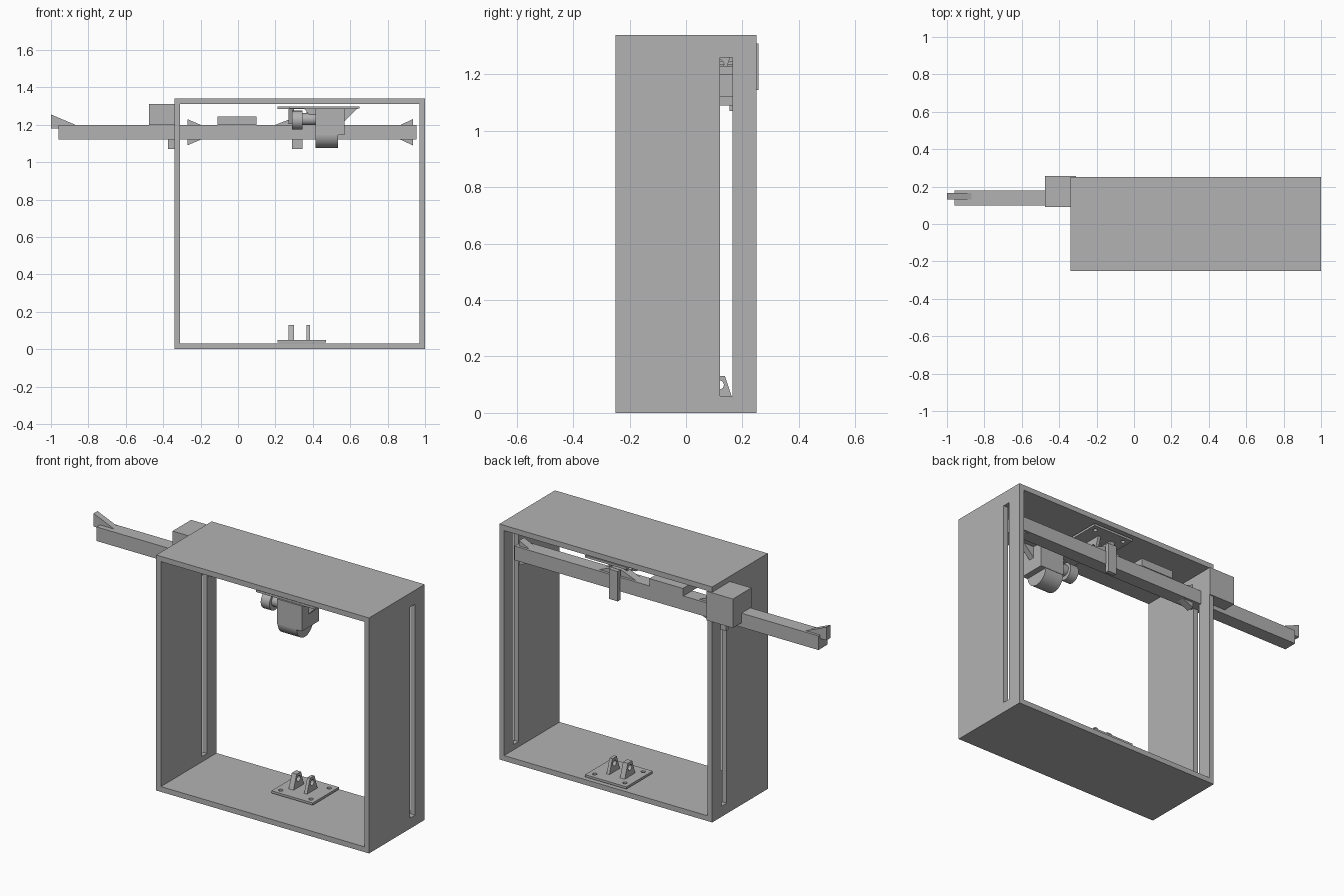
import bpy
import bmesh
import math
from mathutils import Matrix, Vector

cube = bpy.data.objects.get("Cube")
if cube:
    bpy.data.objects.remove(cube, do_unlink=True)

grey = bpy.data.materials.new("plain grey")
grey.use_nodes = True
colour = (0.45, 0.45, 0.45, 1)
grey.diffuse_color = colour
grey.node_tree.nodes["Principled BSDF"].inputs["Base Color"].default_value = colour


def finish(name, bm):
    bmesh.ops.recalc_face_normals(bm, faces=bm.faces)
    mesh = bpy.data.meshes.new(name)
    bm.to_mesh(mesh)
    bm.free()
    mesh.materials.append(grey)
    obj = bpy.data.objects.new(name, mesh)
    bpy.context.collection.objects.link(obj)
    return obj


def box(name, x, y, z):
    """Box from its (low, high) range on each axis."""
    bm = bmesh.new()
    bmesh.ops.create_cube(bm, size=1)
    for v in bm.verts:
        v.co = Vector([(r[0] + r[1]) / 2 + c * (r[1] - r[0]) for r, c in zip((x, y, z), v.co)])
    return finish(name, bm)


def prism(name, points, axis, low, high):
    """Extrude an outline along x (points are y, z) or along y (points are x, z)."""
    bm = bmesh.new()
    place = (lambda a, b: (low, a, b)) if axis == "x" else (lambda a, b: (a, low, b))
    face = bm.faces.new([bm.verts.new(place(*p)) for p in points])
    new = bmesh.ops.extrude_face_region(bm, geom=[face])["geom"]
    step = Vector((high - low, 0, 0) if axis == "x" else (0, high - low, 0))
    bmesh.ops.translate(bm, vec=step, verts=[g for g in new if isinstance(g, bmesh.types.BMVert)])
    return finish(name, bm)


def cylinder(name, centre, radius, length, axis="x"):
    bm = bmesh.new()
    bmesh.ops.create_cone(bm, cap_ends=True, segments=40, radius1=radius, radius2=radius, depth=length)
    turn = Matrix.Rotation(math.pi / 2, 4, "Y") if axis == "x" else Matrix()
    bmesh.ops.transform(bm, matrix=Matrix.Translation(centre) @ turn, verts=bm.verts)
    for f in bm.faces:
        f.smooth = len(f.verts) == 4
    for e in bm.edges:
        e.smooth = all(len(f.verts) == 4 for f in e.link_faces)
    return finish(name, bm)


def cut(obj, cutters):
    """Subtract each cutter, bake the result and delete the cutters."""
    for c in cutters:
        mod = obj.modifiers.new("cut", "BOOLEAN")
        mod.operation = "DIFFERENCE"
        mod.solver = "EXACT"
        mod.object = c
    graph = bpy.context.evaluated_depsgraph_get()
    baked = bpy.data.meshes.new_from_object(obj.evaluated_get(graph))
    obj.modifiers.clear()
    obj.data = baked
    for c in cutters:
        bpy.data.objects.remove(c, do_unlink=True)


# Square frame, open front and back, with a tall slot in each side
frame = box("frame", (-0.34, 1.0), (-0.25, 0.25), (0, 1.34))
cut(frame, [box("opening", (-0.31, 0.97), (-0.4, 0.4), (0.03, 1.31)),
            box("side_slots", (-0.5, 1.2), (0.12, 0.165), (0.06, 1.26))])

# Sliding bar and the raised tip at its outer end
box("sliding_bar", (-0.96, 0.955), (0.1, 0.18), (1.12, 1.2))
prism("bar_tip", [(-1, 1.255), (-0.87, 1.2), (-0.87, 1.18), (-1, 1.18)], "y", 0.13, 0.165)

# Guide wedges above and below the bar at both side walls
for side, wide, thin in (("right", -0.27, -0.2), ("left", 0.935, 0.87)):
    prism(side + "_guide_wedge",
          [(wide, 1.23), (thin, 1.2), (thin, 1.12), (wide, 1.09)], "y", 0.12, 0.165)

# Housing wrapped over the bar outside the frame, with its slot slider
prism("bar_housing", [(0.09, 1.31), (0.257, 1.31), (0.257, 1.145),
                      (0.18, 1.145), (0.18, 1.2), (0.09, 1.2)], "x", -0.475, -0.31)
box("slot_slider", (-0.375, -0.335), (0.155, 0.175), (1.07, 1.15))

# Small pad on top of the bar
box("bar_pad", (-0.11, 0.1), (0.06, 0.185), (1.2, 1.245))


def hinge_mount(name, z, up):
    """Base plate with four screw holes and two pierced lugs."""
    plate = box(name + "_plate", (0.21, 0.47), (0.0, 0.236),
                sorted((z, z + up * 0.013)))
    cut(plate, [cylinder("hole", (x, y, z), 0.012, 0.1, "z")
                for x in (0.245, 0.435) for y in (0.035, 0.2)])
    base, top = z + up * 0.012, z + up * 0.093
    for i, (low, high) in enumerate(((0.27, 0.3), (0.367, 0.385))):
        lug = prism(name + "_lug_%d" % (i + 1),
                    [(0.07, base), (0.165, base), (0.138, top), (0.098, top)], "x", low, high)
        cut(lug, [cylinder("hole", ((low + high) / 2, 0.118, z + up * 0.062), 0.016, 0.1)])


hinge_mount("lower_mount", 0.037, 1)
hinge_mount("upper_mount", 1.298, -1)

# Clamp hanging behind the bar, with a brace on the bar
box("bar_clamp", (0.29, 0.345), (0.175, 0.2), (1.07, 1.24))
prism("bar_brace", [(0.2, 1.2), (0.29, 1.235), (0.345, 1.235), (0.43, 1.2)], "y", 0.12, 0.165)

# Motor unit hung from the top panel
box("motor_plate", (0.275, 0.65), (-0.23, -0.07), (1.286, 1.298))
box("motor_box", (0.415, 0.57), (-0.24, -0.085), (1.145, 1.288))
cylinder("motor_drum", (0.475, -0.162, 1.15), 0.075, 0.12)
cylinder("motor_shaft", (0.38, -0.16, 1.23), 0.032, 0.08)
cylinder("motor_pulley", (0.3175, -0.16, 1.225), 0.05, 0.055)
for side, inner, outer in (("left", 0.57, 0.64), ("right", 0.415, 0.35)):
    prism(side + "_motor_gusset",
          [(inner, 1.288), (outer, 1.288), (inner, 1.22)], "y", -0.18, -0.145)
